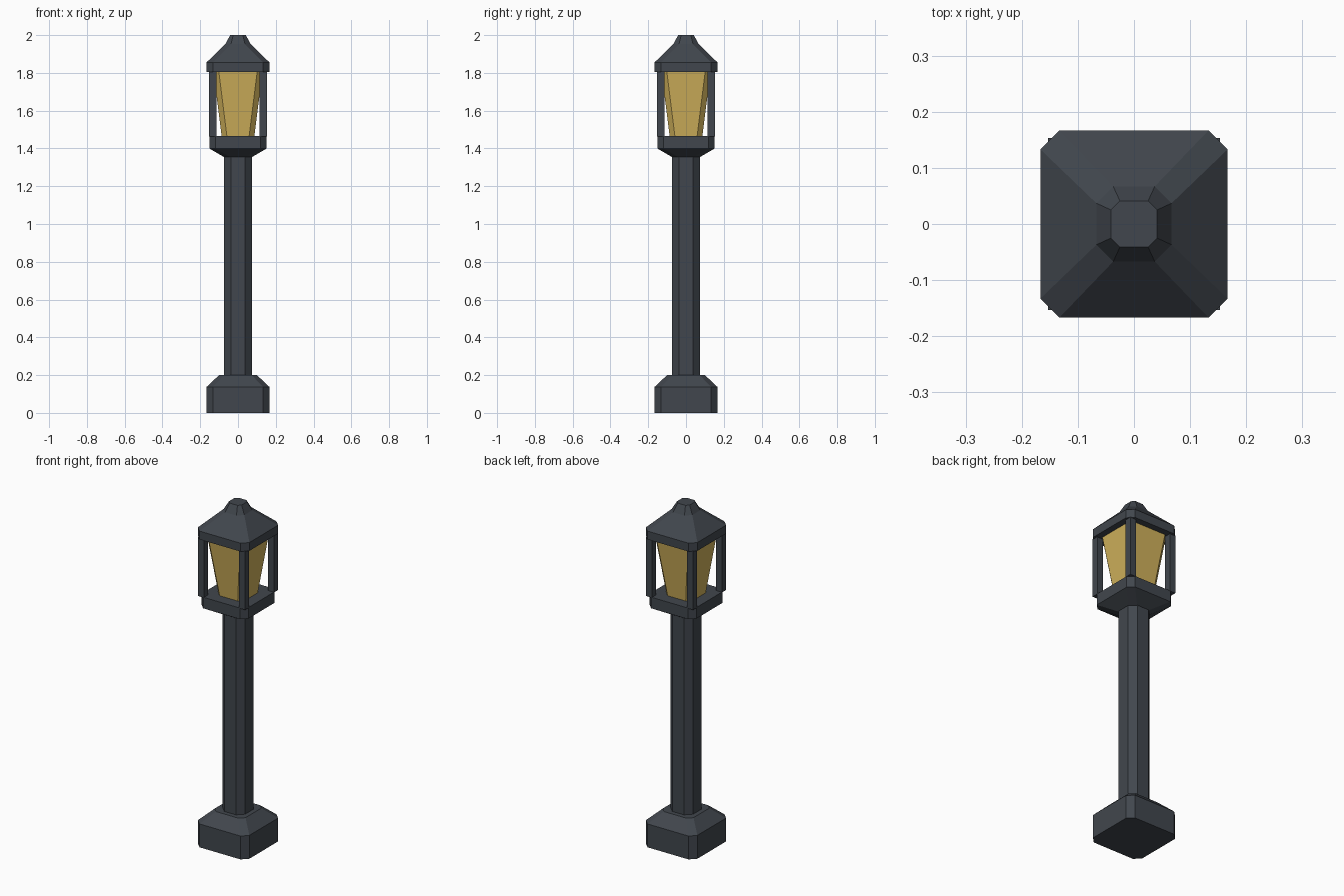
import bpy, bmesh
from mathutils import Matrix, Vector

if "Cube" in bpy.data.objects:
    bpy.data.objects.remove(bpy.data.objects["Cube"], do_unlink=True)


def make_material(name, colour):
    mat = bpy.data.materials.new(name)
    mat.use_nodes = True
    mat.diffuse_color = colour
    mat.node_tree.nodes["Principled BSDF"].inputs["Base Color"].default_value = colour
    return mat


iron = make_material("dark iron", (0.053, 0.062, 0.075, 1))
amber = make_material("amber glass", (0.63, 0.44, 0.105, 1))


def finish(name, bm, mat):
    bmesh.ops.recalc_face_normals(bm, faces=bm.faces)
    mesh = bpy.data.meshes.new(name)
    bm.to_mesh(mesh)
    bm.free()
    mesh.materials.append(mat)
    obj = bpy.data.objects.new(name, mesh)
    bpy.context.collection.objects.link(obj)
    return obj


def octagon_loft(name, levels, mat):
    """Stack of chamfered squares; each level is (z, half width, half flat side)."""
    bm = bmesh.new()
    rings = []
    for z, half, flat in levels:
        corners = [(half, -flat), (half, flat), (flat, half), (-flat, half),
                   (-half, flat), (-half, -flat), (-flat, -half), (flat, -half)]
        rings.append([bm.verts.new((x, y, z)) for x, y in corners])
    for low, high in zip(rings, rings[1:]):
        for i in range(8):
            j = (i + 1) % 8
            bm.faces.new((low[i], low[j], high[j], high[i]))
    bm.faces.new(rings[0][::-1])
    bm.faces.new(rings[-1])
    return finish(name, bm, mat)


# Foot and shaft
octagon_loft("base", [(0, 0.167, 0.133), (0.137, 0.167, 0.133), (0.2, 0.1, 0.073)], iron)
octagon_loft("pole", [(0.19, 0.073, 0.038), (1.36, 0.073, 0.038)], iron)

# Lantern: tray, glass and roof
octagon_loft("lantern_tray", [(1.355, 0.075, 0.042), (1.4, 0.152, 0.12), (1.465, 0.152, 0.12)], iron)
octagon_loft("lantern_glass", [(1.46, 0.086, 0.058), (1.81, 0.13, 0.102)], amber)
octagon_loft("lantern_roof", [(1.806, 0.167, 0.133), (1.855, 0.167, 0.133),
                              (1.953, 0.067, 0.037), (2.0, 0.041, 0.025)], iron)

# Four corner bars between tray and roof
for side_x, x in (("left", 1), ("right", -1)):
    for side_y, y in (("front", -1), ("back", 1)):
        bm = bmesh.new()
        place = Matrix.Translation((0.134 * x, 0.134 * y, 1.636))
        bmesh.ops.create_cube(bm, size=1, matrix=place @ Matrix.Diagonal(Vector((0.038, 0.038, 0.345, 1))))
        finish(f"{side_y}_{side_x}_bar", bm, iron)
